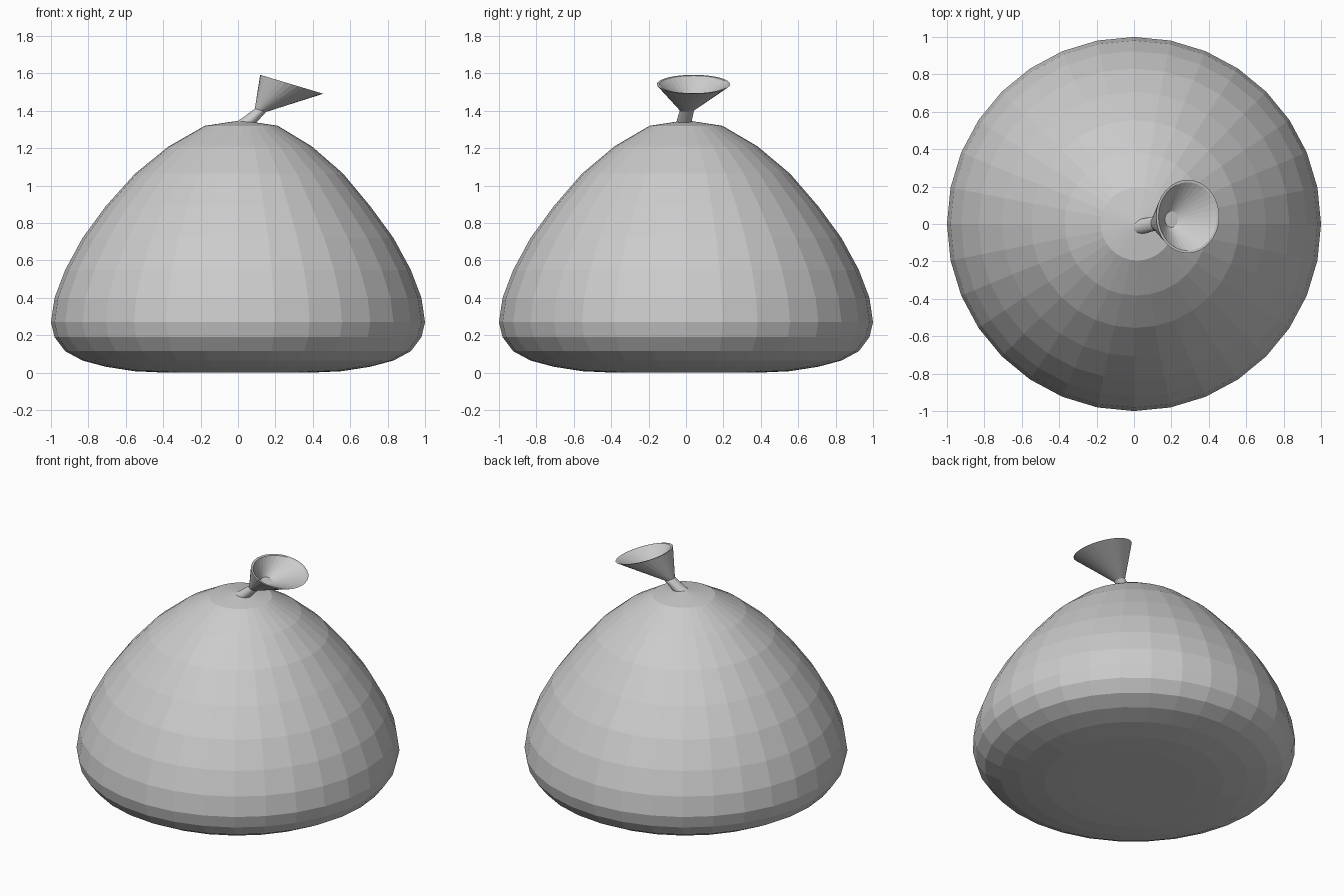
import bpy, math
from mathutils import Vector

if "Cube" in bpy.data.objects:
    bpy.data.objects.remove(bpy.data.objects["Cube"])

SEG = 32


def loft(name, rings, cap_start=None, cap_end=None):
    """Skin rings (center, x-axis vector, y-axis vector); caps are pole points or n-gons."""
    verts, faces = [], []
    for c, u, v in rings:
        for i in range(SEG):
            a = 2 * math.pi * i / SEG
            verts.append(Vector(c) + Vector(u) * math.cos(a) + Vector(v) * math.sin(a))
    for r in range(len(rings) - 1):
        for i in range(SEG):
            j = (i + 1) % SEG
            faces.append((r * SEG + i, r * SEG + j, (r + 1) * SEG + j, (r + 1) * SEG + i))
    last = (len(rings) - 1) * SEG
    for pole, base, flip in ((cap_start, 0, True), (cap_end, last, False)):
        loop = [base + i for i in range(SEG)]
        if flip:
            loop.reverse()
        if pole is None:
            faces.append(loop)
        else:
            verts.append(Vector(pole))
            p = len(verts) - 1
            faces += [(loop[i], loop[(i + 1) % SEG], p) for i in range(SEG)]
    mesh = bpy.data.meshes.new(name)
    mesh.from_pydata(verts, [], faces)
    obj = bpy.data.objects.new(name, mesh)
    bpy.context.collection.objects.link(obj)
    return obj


# Sagging balloon body: sphere ring radii with squashed heights, bottom to top
heights = [0.0, 0.0, 0.008, 0.032, 0.065, 0.115, 0.19, 0.27,
           0.40, 0.55, 0.72, 0.89, 1.065, 1.21, 1.32]
body_rings = []
for k, z in enumerate(heights, 1):
    r = math.sin(math.pi * k / 16)
    shift = 0.018 * max(0, (k - 12) / 3)
    body_rings.append(((shift, 0, z), (r, 0, 0), (0, r, 0)))
loft("balloon_body", body_rings, (0, 0, 0), (0.02, 0, 1.35))


# Tied neck and flared, hollow mouth
def tilted(center, rx, ry, slope):
    d = Vector((1, 0, slope)).normalized()
    return center, d * rx, (0, ry, 0)


mouth_rings = [
    tilted((0.03, -0.015, 1.325), 0.038, 0.04, -0.7),
    tilted((0.055, -0.01, 1.343), 0.036, 0.04, -0.7),
    tilted((0.12, 0.005, 1.403), 0.031, 0.038, -0.3),
    tilted((0.287, 0.04, 1.542), 0.176, 0.196, -0.3),
    tilted((0.287, 0.04, 1.541), 0.163, 0.183, -0.3),
    tilted((0.20, 0.025, 1.462), 0.036, 0.043, -0.3),
]
loft("neck_and_mouth", mouth_rings)
